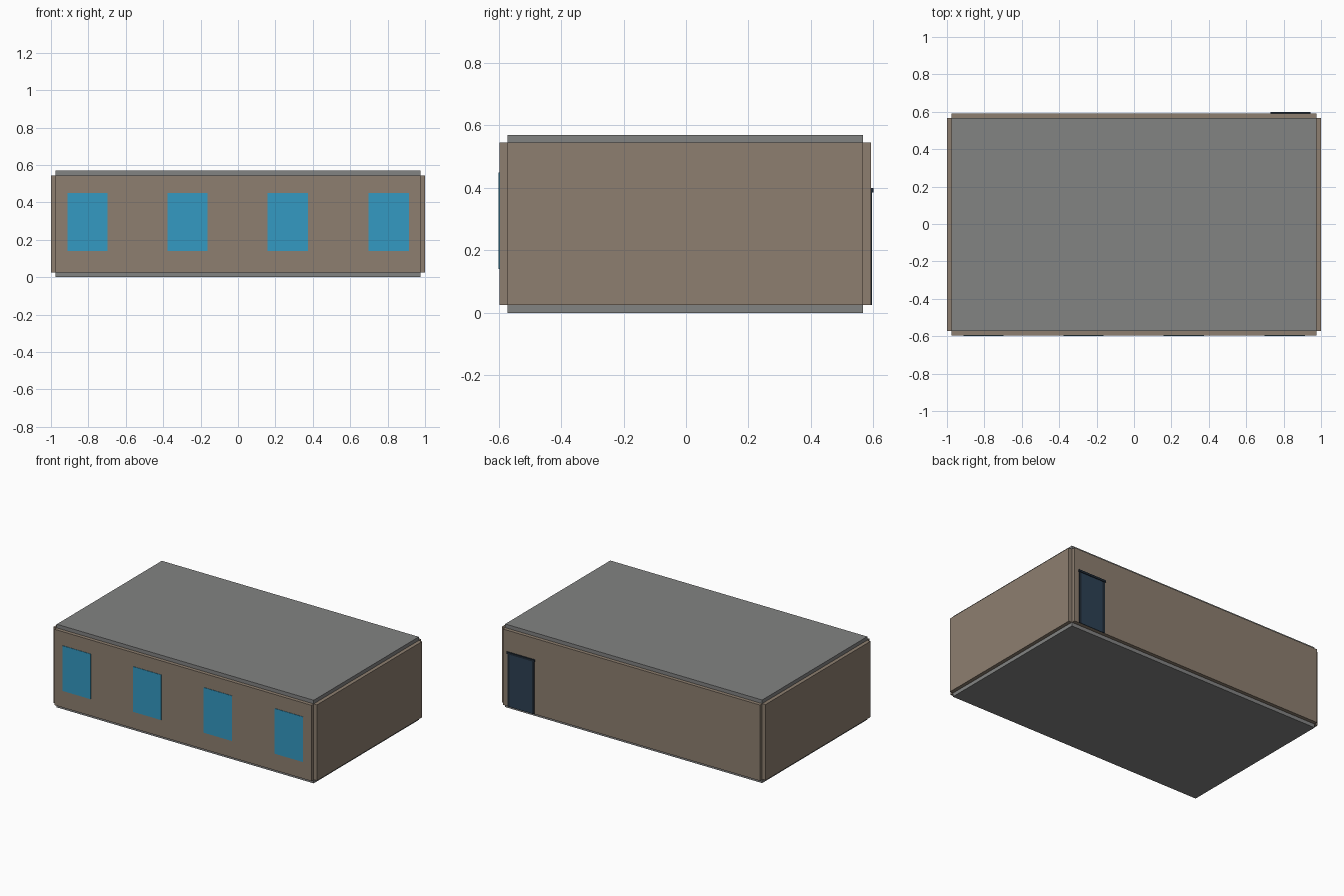
import bpy

if "Cube" in bpy.data.objects:
    bpy.data.objects.remove(bpy.data.objects["Cube"])


def material(name, rgb):
    m = bpy.data.materials.new(name)
    m.diffuse_color = (*rgb, 1)
    m.use_nodes = True
    m.node_tree.nodes["Principled BSDF"].inputs["Base Color"].default_value = m.diffuse_color
    return m


BROWN = material("wall brown", (0.27, 0.212, 0.162))
GREY = material("concrete grey", (0.225, 0.228, 0.225))
BLUE = material("window blue", (0.034, 0.319, 0.539))
NAVY = material("door navy", (0.026, 0.052, 0.088))
DARK = material("frame dark", (0.014, 0.023, 0.036))


def box(name, x, y, z, mat):
    """Box from (min, max) extents on each axis."""
    verts = [(a, b, c) for a in x for b in y for c in z]
    faces = [(0, 1, 3, 2), (4, 6, 7, 5), (0, 4, 5, 1),
             (2, 3, 7, 6), (0, 2, 6, 4), (1, 5, 7, 3)]
    me = bpy.data.meshes.new(name)
    me.from_pydata(verts, [], faces)
    me.materials.append(mat)
    ob = bpy.data.objects.new(name, me)
    bpy.context.collection.objects.link(ob)
    return ob


T = 0.025                       # panel thickness
X = 0.975                       # inner half width
Y0, Y1 = -0.572, 0.567          # inner depth
Z0, Z1 = T, 0.545               # inner height

# Floor and roof slabs
box("floor_slab", (-X, X), (Y0, Y1), (0, Z0), GREY)
box("roof_slab", (-X, X), (Y0, Y1), (Z1, Z1 + T), GREY)

# Wall panels, meeting only at their inner edges so the corners are notched
box("front_wall", (-X, X), (Y0 - T, Y0), (Z0, Z1), BROWN)
box("back_wall", (-X, X), (Y1, Y1 + T), (Z0, Z1), BROWN)
for side, s in (("left", -1), ("right", 1)):
    box(side + "_wall", tuple(sorted((s * X, s * (X + T)))), (Y0, Y1), (Z0, Z1), BROWN)

# Windows along the front
for i, x in enumerate((-0.805, -0.271, 0.266, 0.806)):
    box(f"window_{i + 1}", (x - 0.107, x + 0.107), (-0.6, Y0 - T + 0.002), (0.14, 0.45), BLUE)

# Door on the back, with jambs and a lintel that stands out
yb = Y1 + T
box("door", (0.752, 0.922), (yb - 0.002, yb + 0.003), (Z0, 0.386), NAVY)
for i, x in enumerate((0.735, 0.922)):
    box(f"door_jamb_{i + 1}", (x, x + 0.017), (yb - 0.002, yb + 0.004), (Z0, 0.386), DARK)
box("door_lintel", (0.73, 0.943), (yb - 0.001, 0.6), (0.386, 0.4), DARK)
